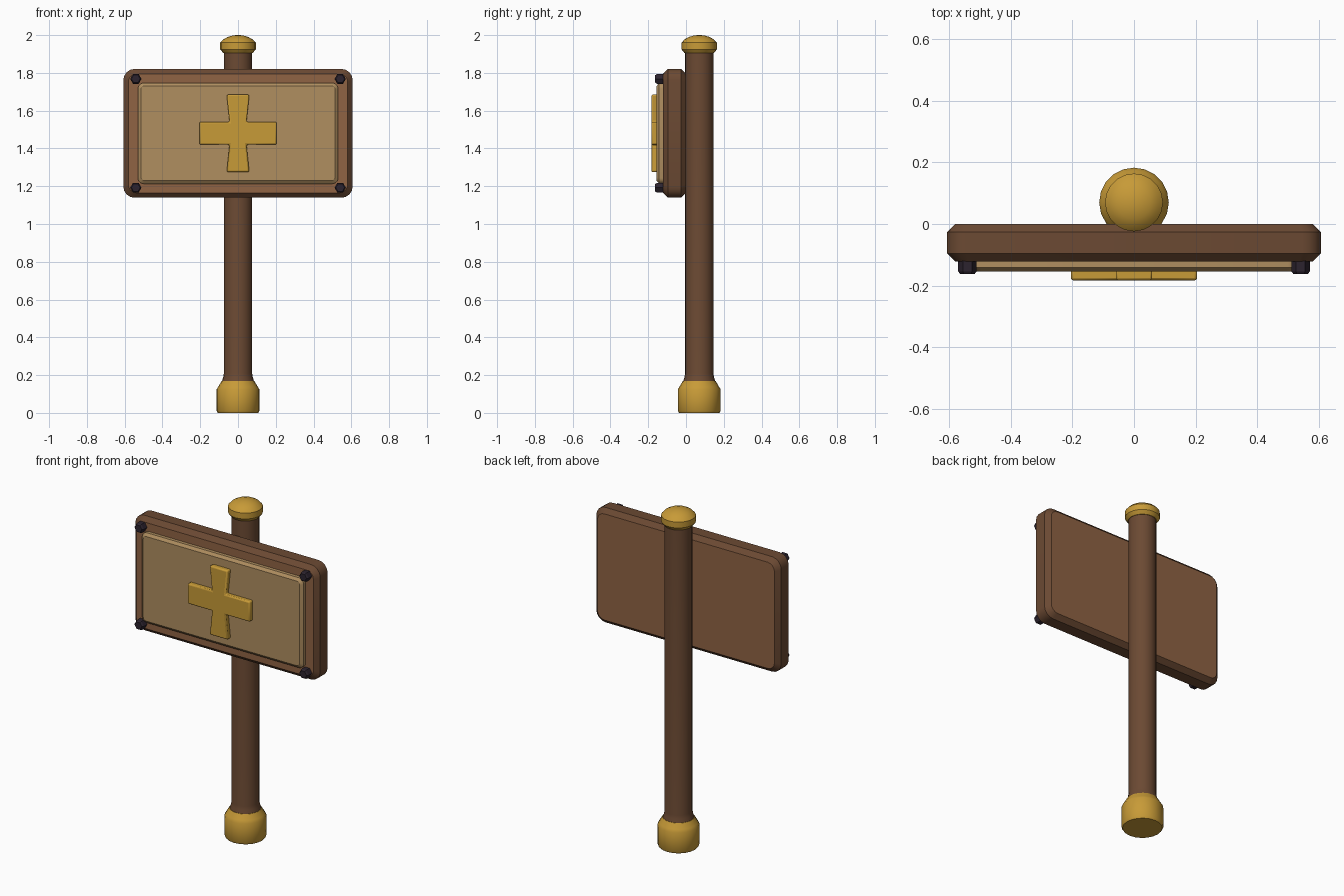
import bpy, bmesh
from math import sin, cos, pi, radians
from mathutils import Vector

cube = bpy.data.objects.get("Cube")
if cube:
    bpy.data.objects.remove(cube, do_unlink=True)


def material(name, rgb):
    """Flat material from display colour, stored as linear values."""
    color = [(c / 255) ** 2.2 for c in rgb] + [1]
    m = bpy.data.materials.new(name)
    m.use_nodes = True
    m.diffuse_color = color
    m.node_tree.nodes["Principled BSDF"].inputs["Base Color"].default_value = color
    return m


dark_wood = material("dark wood", (107, 75, 54))
light_wood = material("light wood", (142, 99, 69))
tan = material("tan panel", (174, 141, 96))
gold = material("gold", (198, 153, 58))
iron = material("dark iron", (48, 40, 50))


def loft(name, rings, mats, face_rule=None):
    """Skin a stack of equal rings, cap both ends, keep hard edges sharp."""
    bm = bmesh.new()
    loops = [[bm.verts.new(p) for p in ring] for ring in rings]
    n = len(loops[0])
    for a, b in zip(loops, loops[1:]):
        for i in range(n):
            j = (i + 1) % n
            bm.faces.new((a[i], a[j], b[j], b[i]))
    bm.faces.new(loops[0])
    bm.faces.new(loops[-1])
    bmesh.ops.recalc_face_normals(bm, faces=bm.faces)
    for f in bm.faces:
        f.smooth = True
        if face_rule:
            f.material_index = face_rule(f)
    for e in bm.edges:
        e.smooth = e.calc_face_angle(0) < radians(32)
    mesh = bpy.data.meshes.new(name)
    bm.to_mesh(mesh)
    bm.free()
    for m in mats:
        mesh.materials.append(m)
    ob = bpy.data.objects.new(name, mesh)
    bpy.context.collection.objects.link(ob)
    return ob


def turned(name, profile, mat, sides=20):
    """Round part around the post axis from (radius, height) pairs."""
    turn = [2 * pi * i / sides for i in range(sides)]
    rings = [[Vector((r * cos(a), POST_Y + r * sin(a), z)) for a in turn]
             for r, z in profile]
    return loft(name, rings, [mat])


def rounded(w, h, r, y, steps=4):
    """Rounded rectangle ring facing the front, centred on the board."""
    pts = []
    for q, (sx, sz) in enumerate(((1, 1), (-1, 1), (-1, -1), (1, -1))):
        for k in range(steps + 1):
            a = (q + k / steps) * pi / 2
            pts.append(Vector((sx * (w - r) + r * cos(a), y,
                               BOARD_Z + sz * (h - r) + r * sin(a))))
    return pts


def slab(name, w, h, r, layers, mats, rule=None):
    rings = [rounded(w - i, h - i, r - i * 0.6, y) for y, i in layers]
    return loft(name, rings, mats, rule)


POST_Y, BOARD_Z = 0.07, 1.48

# Post with gold foot and domed cap
turned("post", [(0.086, 0.16), (0.084, 0.17), (0.078, 0.19), (0.075, 0.21),
                (0.075, 1.92)], dark_wood)
turned("foot", [(0.107, 0), (0.113, 0.01), (0.113, 0.125), (0.104, 0.14),
                (0.086, 0.17)], gold)
turned("cap", [(0.078, 1.905), (0.084, 1.912), (0.094, 1.925), (0.094, 1.96),
               (0.078, 1.977), (0.055, 1.99), (0.028, 1.998), (0.008, 2.0)], gold)

# Board: dark edges, lighter front and back faces
slab("board", 0.607, 0.341, 0.06,
     [(0, 0.026), (-0.026, 0), (-0.096, 0), (-0.122, 0.026)],
     [dark_wood, light_wood], lambda f: int(abs(f.normal.y) > 0.95))

# Raised panel with chamfered rim
slab("panel", 0.53, 0.267, 0.03,
     [(-0.11, 0), (-0.142, 0), (-0.155, 0.016)], [tan])

# Flared cross emblem
quarter = [(0.205, 0.06), (0.045, 0.06), (0.06, 0.205)]
outline = []
for sx, sz in ((1, 1), (-1, 1), (-1, -1), (1, -1)):
    outline += [(sx * x, sz * z) for x, z in quarter[::sx * sz]]
emblem = loft("cross_emblem", [[Vector((x, y, BOARD_Z + z)) for x, z in outline]
                               for y in (-0.145, -0.183)], [gold])
bevel = emblem.modifiers.new("soft_edges", "BEVEL")
bevel.width = 0.008
bevel.segments = 2

# Hexagonal corner bolts
hexagon = [pi * i / 3 for i in range(6)]
for side, sx in (("left", 1), ("right", -1)):
    for level, sz in (("top", 1), ("bottom", -1)):
        loft(f"bolt_{level}_{side}",
             [[Vector((sx * 0.541 + r * cos(a), y, BOARD_Z + sz * 0.288 + r * sin(a)))
               for a in hexagon]
              for y, r in ((-0.115, 0.03), (-0.154, 0.03), (-0.163, 0.023))],
             [iron])
